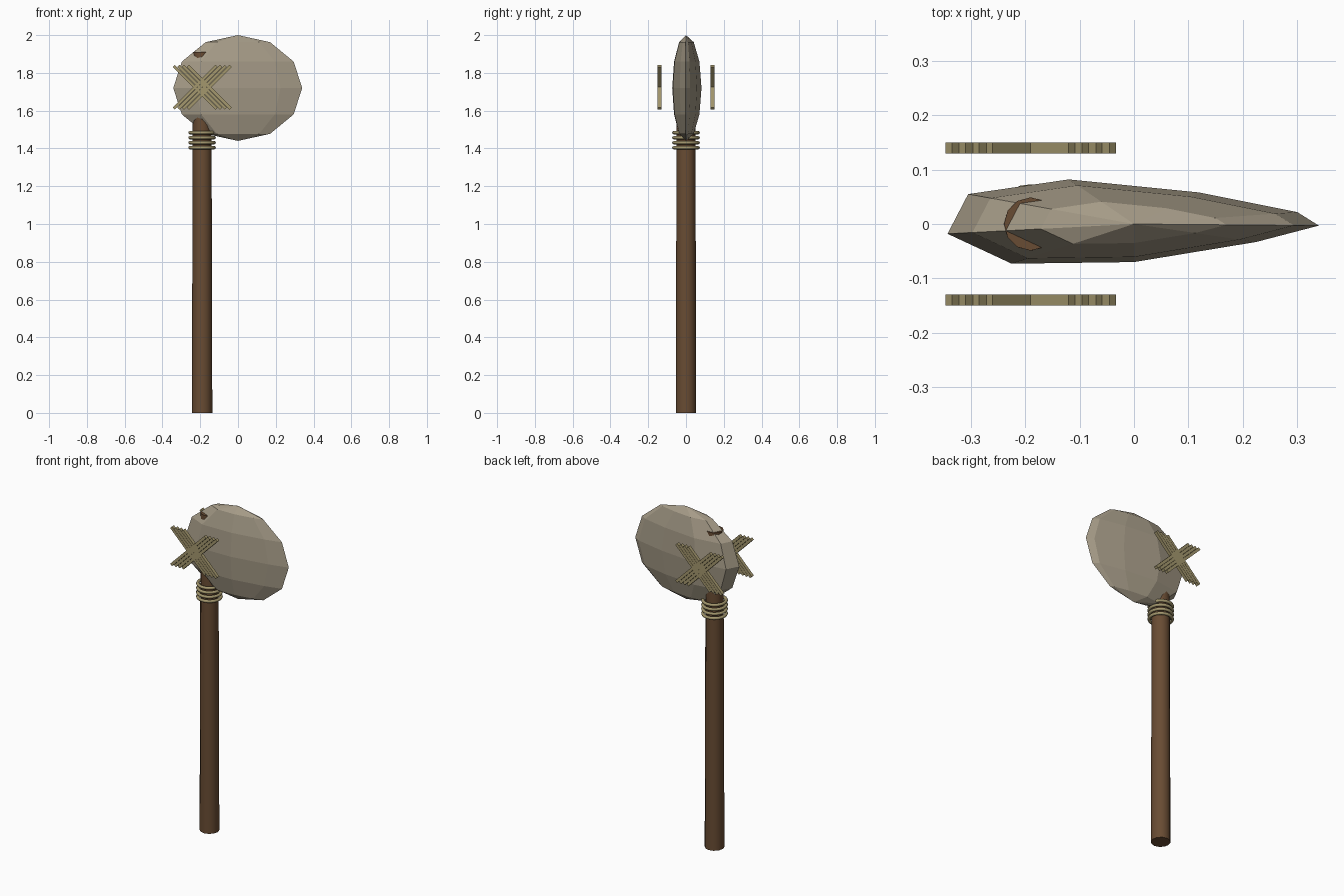
import bpy, bmesh, math
from mathutils import Matrix, Vector

if "Cube" in bpy.data.objects:
    bpy.data.objects.remove(bpy.data.objects["Cube"], do_unlink=True)


def material(name, rgb):
    m = bpy.data.materials.new(name)
    m.use_nodes = True
    m.diffuse_color = (*rgb, 1)
    bsdf = next(n for n in m.node_tree.nodes if n.type == 'BSDF_PRINCIPLED')
    bsdf.inputs["Base Color"].default_value = (*rgb, 1)
    return m


stone = material("grey stone", (0.38, 0.33, 0.245))
wood = material("brown wood", (0.14, 0.072, 0.033))
rope = material("tan rope", (0.37, 0.31, 0.155))


def add_object(name, bm, mat):
    bmesh.ops.recalc_face_normals(bm, faces=bm.faces)
    mesh = bpy.data.meshes.new(name)
    bm.to_mesh(mesh)
    bm.free()
    mesh.materials.append(mat)
    ob = bpy.data.objects.new(name, mesh)
    bpy.context.collection.objects.link(ob)
    return ob


def smooth(ob, angle=50):
    bpy.ops.object.select_all(action='DESELECT')
    ob.select_set(True)
    bpy.context.view_layer.objects.active = ob
    bpy.ops.object.shade_smooth_by_angle(angle=math.radians(angle))


HANDLE_X = -0.19

# Handle: slightly tapered pole running up through the head
bm = bmesh.new()
bmesh.ops.create_cone(bm, cap_ends=True, segments=12, radius1=0.054,
                      radius2=0.049, depth=1.91,
                      matrix=Matrix.Translation((HANDLE_X, 0, 0.955)))
smooth(add_object("handle", bm, wood))

# Head: faceted stone, one wedge-shaped outline scaled over stacked rings
outline = [(0.34, -0.003), (0.3, 0.022), (0.12, 0.058), (-0.12, 0.082),
           (-0.305, 0.055), (-0.343, -0.018), (-0.225, -0.073),
           (0, -0.07), (0.225, -0.033)]
bm = bmesh.new()
rings = []
for i in range(1, 6):
    a = math.pi * i / 6
    rings.append([bm.verts.new((x * math.sin(a), y * math.sin(a),
                                1.72 + 0.28 * math.cos(a)))
                  for x, y in outline])
top = bm.verts.new((0, 0, 2.0))
bottom = bm.verts.new((0, 0, 1.44))
n = len(outline)
for j in range(n):
    k = (j + 1) % n
    bm.faces.new((top, rings[0][j], rings[0][k]))
    bm.faces.new((bottom, rings[-1][k], rings[-1][j]))
    for lo, hi in zip(rings, rings[1:]):
        bm.faces.new((lo[j], hi[j], hi[k], lo[k]))
add_object("stone_head", bm, stone)

# Rope rings around the handle below the head
for i in range(4):
    bpy.ops.mesh.primitive_torus_add(
        major_radius=0.064, minor_radius=0.009, major_segments=24,
        minor_segments=8, location=(HANDLE_X, 0, 1.404 + 0.0265 * i))
    ring = bpy.context.object
    ring.name = f"rope_ring_{i + 1}"
    ring.data.materials.append(rope)
    smooth(ring, 60)

# Crossed lashings: four slanted strips each way, in front and behind
for side, y in (("front", -0.14), ("back", 0.14)):
    bm = bmesh.new()
    for slant in (-1, 1):
        for i in range(4):
            place = Vector((HANDLE_X + 0.025 * (i - 1.5), y, 1.724))
            bmesh.ops.create_cube(bm, size=1, matrix=(
                Matrix.Translation(place)
                @ Matrix.Rotation(slant * math.pi / 4, 4, 'Y')
                @ Matrix.Diagonal((0.32, 0.02, 0.0165, 1))))
    add_object(f"{side}_lashing", bm, rope)
